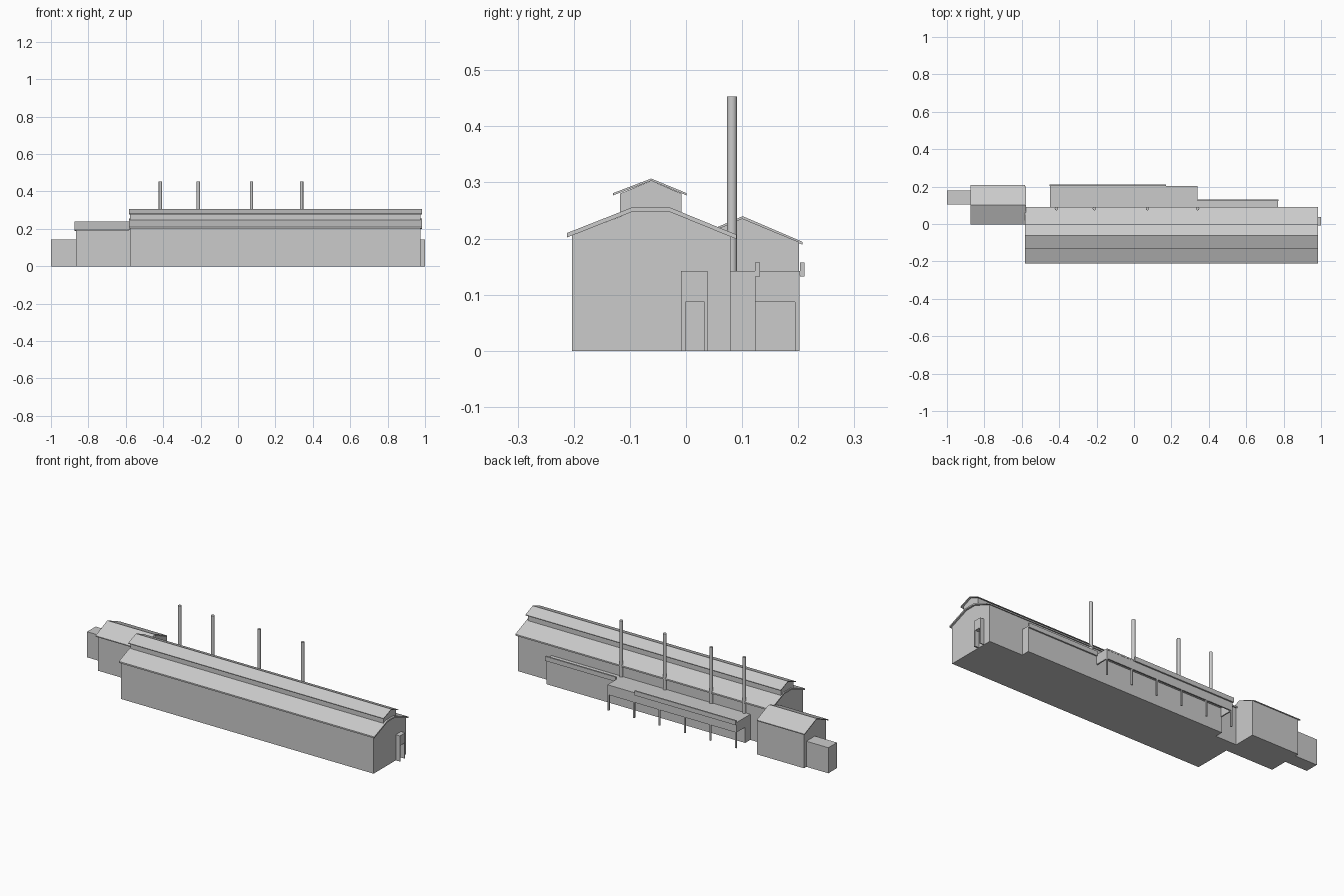
import bpy, bmesh

if "Cube" in bpy.data.objects:
    bpy.data.objects.remove(bpy.data.objects["Cube"])


def prism(name, profile, x0, x1):
    """Extrude a closed (y, z) profile along x."""
    bm = bmesh.new()
    face = bm.faces.new([bm.verts.new((x0, y, z)) for y, z in profile])
    out = bmesh.ops.extrude_face_region(bm, geom=[face])
    moved = [v for v in out["geom"] if isinstance(v, bmesh.types.BMVert)]
    bmesh.ops.translate(bm, verts=moved, vec=(x1 - x0, 0, 0))
    bmesh.ops.recalc_face_normals(bm, faces=bm.faces)
    mesh = bpy.data.meshes.new(name)
    bm.to_mesh(mesh)
    bm.free()
    ob = bpy.data.objects.new(name, mesh)
    bpy.context.collection.objects.link(ob)
    return ob


def box(name, x, y, z):
    return prism(name, [(y[0], z[0]), (y[1], z[0]), (y[1], z[1]), (y[0], z[1])], *x)


def roof(name, line, thick, x0, x1):
    """Roof sheet: top line plus the same line dropped by the thickness."""
    return prism(name, line + [(y, z - thick) for y, z in reversed(line)], x0, x1)


# Main hall
RIDGE = -0.062
prism("hall_walls", [(-0.203, 0), (0.079, 0), (0.079, 0.204), (-0.03, 0.248),
                     (-0.094, 0.248), (-0.203, 0.206)], -0.577, 0.975)
roof("hall_roof", [(-0.212, 0.21), (-0.095, 0.256), (-0.03, 0.256), (0.09, 0.207)],
     0.008, -0.583, 0.985)

# Raised ridge monitor
prism("monitor_walls", [(RIDGE - 0.056, 0.24), (RIDGE + 0.054, 0.24), (RIDGE + 0.054, 0.28),
                        (RIDGE, 0.303), (RIDGE - 0.056, 0.28)], -0.577, 0.975)
roof("monitor_roof", [(RIDGE - 0.068, 0.281), (RIDGE, 0.307), (RIDGE + 0.063, 0.281)],
     0.004, -0.583, 0.985)

# Entrance porch with open doorway
prism("entrance_porch", [(-0.009, 0), (-0.001, 0), (-0.001, 0.087), (0.033, 0.087),
                         (0.033, 0), (0.038, 0), (0.038, 0.142), (-0.009, 0.142)], 0.973, 1.0)

# Gabled annex and its small end block
prism("annex_walls", [(0.006, 0), (0.201, 0), (0.201, 0.194), (0.1, 0.236), (0.006, 0.196)],
      -0.865, -0.577)
roof("annex_roof", [(-0.003, 0.195), (0.101, 0.24), (0.208, 0.194)], 0.005, -0.873, -0.583)
box("annex_end_block", (-1.0, -0.86), (0.105, 0.18), (0, 0.142))

# Flat lean-to along the back with a parapet
box("lean_to", (-0.45, 0.77), (0.075, 0.124), (0, 0.142))
box("lean_to_parapet", (0.34, 0.772), (0.123, 0.132), (0.132, 0.157))

# Canopy: slab, fascia, end panels, parapet
box("canopy_slab", (-0.45, 0.34), (0.12, 0.203), (0.134, 0.142))
box("canopy_fascia", (-0.45, 0.34), (0.195, 0.202), (0.087, 0.14))
for i, x in enumerate((-0.45, 0.333)):
    box(f"canopy_end_{i + 1}", (x, x + 0.007), (0.12, 0.2), (0.087, 0.14))
box("canopy_parapet", (-0.452, 0.17), (0.203, 0.211), (0.132, 0.157))

# Canopy posts
for i in range(6):
    x = -0.446 + i * 0.1564
    box(f"canopy_post_{i + 1}", (x - 0.004, x + 0.004), (0.194, 0.202), (0, 0.09))

# Chimneys
for i, x in enumerate((-0.415, -0.212, 0.072, 0.34)):
    bpy.ops.mesh.primitive_cylinder_add(vertices=20, radius=0.009, depth=0.312,
                                        location=(x, 0.082, 0.297))
    bpy.context.object.name = f"chimney_{i + 1}"
    bpy.ops.object.shade_smooth_by_angle()
